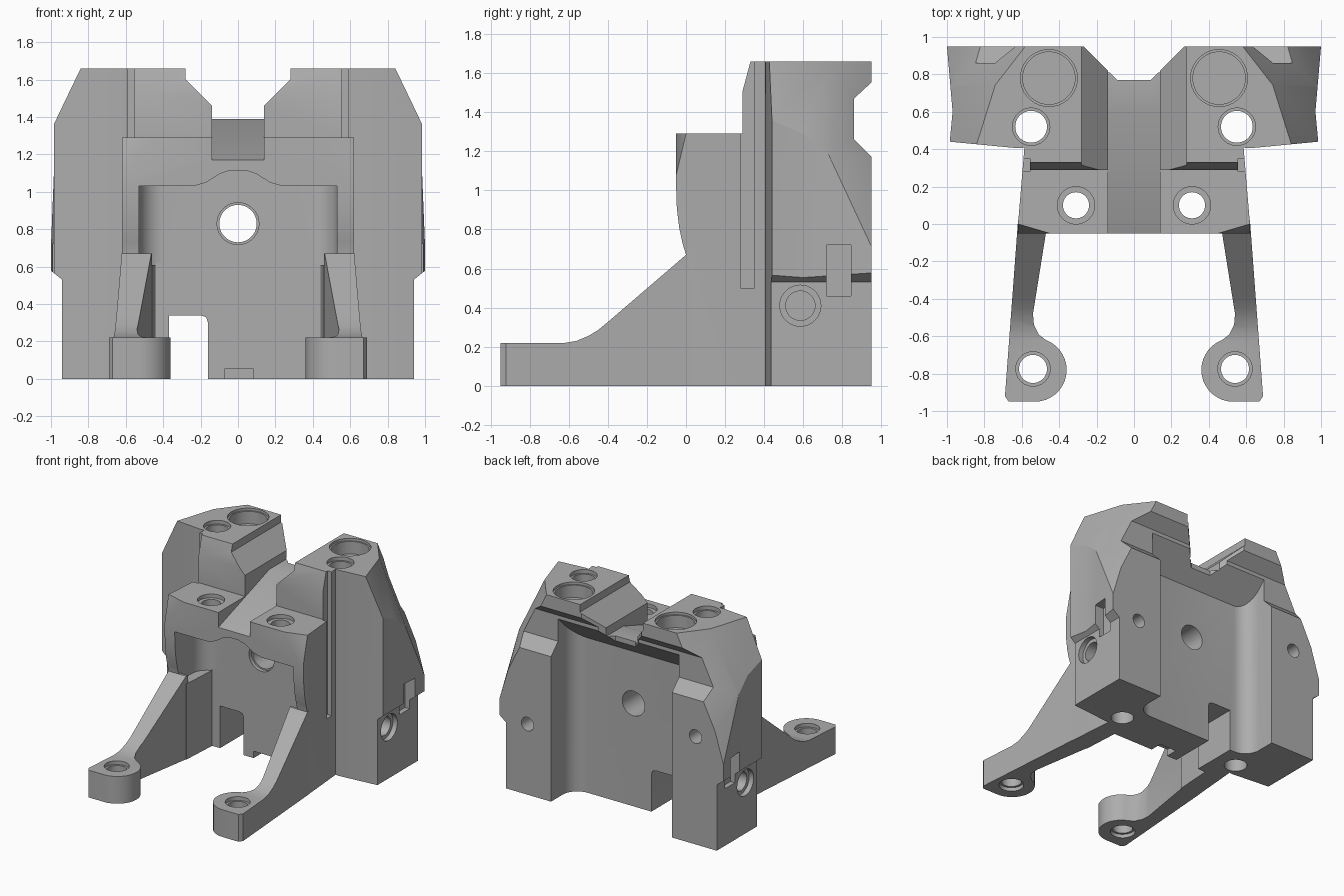
import bpy, bmesh
from math import sin, cos, radians
from mathutils import Vector

if "Cube" in bpy.data.objects:
    bpy.data.objects.remove(bpy.data.objects["Cube"])

grey = bpy.data.materials.new("matte grey")
grey.use_nodes = True
grey.diffuse_color = (0.42, 0.42, 0.42, 1)
grey.node_tree.nodes["Principled BSDF"].inputs["Base Color"].default_value = (0.42, 0.42, 0.42, 1)

AXES = {"x": (1, 2, 0), "y": (0, 2, 1), "z": (0, 1, 2)}


def finish(name, bm):
    bmesh.ops.recalc_face_normals(bm, faces=bm.faces)
    mesh = bpy.data.meshes.new(name)
    bm.to_mesh(mesh)
    bm.free()
    mesh.materials.append(grey)
    obj = bpy.data.objects.new(name, mesh)
    bpy.context.collection.objects.link(obj)
    return obj


def prism(points, axis, lo, hi, name="helper"):
    """Extrude a flat outline along an axis."""
    a, b, c = AXES[axis]
    bm = bmesh.new()
    rings = []
    for depth in (lo, hi):
        ring = []
        for p in points:
            co = [0, 0, 0]
            co[a], co[b], co[c] = p[0], p[1], depth
            ring.append(bm.verts.new(co))
        rings.append(ring)
        bm.faces.new(ring)
    n = len(points)
    for i in range(n):
        j = (i + 1) % n
        bm.faces.new((rings[0][i], rings[0][j], rings[1][j], rings[1][i]))
    return finish(name, bm)


def arc(cx, cy, r, start, end, steps=8):
    angles = [radians(start + (end - start) * i / steps) for i in range(steps + 1)]
    return [(cx + r * cos(t), cy + r * sin(t)) for t in angles]


def rod(cx, cy, r, axis, lo, hi):
    return prism(arc(cx, cy, r, 0, 350, 35), axis, lo, hi)


def box(x0, x1, y0, y1, z0, z1):
    return prism([(x0, y0), (x1, y0), (x1, y1), (x0, y1)], "z", z0, z1)


def combine(obj, other, op="DIFFERENCE"):
    mod = obj.modifiers.new(op, "BOOLEAN")
    mod.operation, mod.solver, mod.object = op, "EXACT", other
    graph = bpy.context.evaluated_depsgraph_get()
    mesh = bpy.data.meshes.new_from_object(obj.evaluated_get(graph))
    obj.modifiers.clear()
    obj.data = mesh
    bpy.data.objects.remove(other)


def slice_off(obj, p, q, r):
    """Remove everything outboard of the plane through three points."""
    p, q, r = Vector(p), Vector(q), Vector(r)
    n = (q - p).cross(r - p).normalized()
    if n.x * (p.x + q.x + r.x) < 0:
        n = -n
    bm = bmesh.new()
    bmesh.ops.create_cube(bm, size=4)
    cutter = finish("helper", bm)
    cutter.matrix_world.identity()
    turn = n.to_track_quat("Z", "Y").to_matrix().to_4x4()
    turn.translation = (p + q + r) / 3 + n * 2
    cutter.data.transform(turn)
    combine(obj, cutter)


def flip(points, s):
    return [(s * p[0],) + tuple(p[1:]) for p in points]


def u_shape(half, y_open, y_end, r):
    """Open slot outline with two rounded inner corners."""
    k = 1 if y_end > y_open else -1
    side = arc(half - r, y_end - k * r, r, 0, 90 * k)
    return [(half, y_open)] + side + flip(side[::-1], -1) + [(-half, y_open)]


# Central body with raised rear towers
body = prism([(0, 0), (0, .67), (-.018, .73), (-.035, .81), (-.047, .91), (-.05, 1),
              (-.05, 1.29), (.29, 1.29), (.29, 1.51), (.33, 1.66), (.95, 1.66), (.95, 0)],
             "x", -.62, .62, "main_body")
for s in (1, -1):
    slice_off(body, (s * .62, 0, 0), (s * .62, 0, 1), (s * .585, .42, 0))
    slice_off(body, *flip([(.62, 0, 1.29), (.45, -.05, 1.29), (.62, -.05, 1.08)], s))

# Side wings, stepped in near the base
for s in (1, -1):
    wing = prism(flip([(.5, .45), (.57, .41), (.62, .405), (.985, .44), (.97, .6), (1, .95),
                       (.5, .95)], s), "z", 0, 1.66)
    combine(wing, prism(flip([(.94, -.1), (.94, .53), (1.04, .61), (1.04, -.1)], s), "y", .3, 1.1))
    combine(body, wing, "UNION")

# Bevelled wing faces
for s in (1, -1):
    slice_off(body, *flip([(.84, .43, 1.66), (.99, .44, 1.35), (.97, .74, 1.2)], s))
    slice_off(body, *flip([(.76, .72, 1.66), (.97, .74, 1.2), (.62, .9, 1.66)], s))
    slice_off(body, *flip([(.97, .74, 1.2), (1, .95, .71), (.86, .95, 1.17)], s))

# Front pocket with an arched roof, and the clearance below it
pocket = prism([(-.53, .61), (.53, .61), (.53, 1.03), (.24, 1.03), (.17, 1.05), (.1, 1.095),
                (.04, 1.115), (-.04, 1.115), (-.1, 1.095), (-.17, 1.05), (-.24, 1.03),
                (-.53, 1.03)], "y", -.3, .5)
combine(pocket, prism(u_shape(.53, -.2, .3, .13), "z", 0, 2), "INTERSECT")
combine(body, pocket)
combine(body, prism([(-.47, -.2), (.47, -.2), (.44, .3), (-.44, .3)], "z", -.1, .62))

# Rear recess under a sloping overhang
recess = prism(u_shape(.54, 1.2, .67, .13), "z", -.1, 1.9)
combine(recess, prism([(.5, -.2), (.5, 1.08), (.67, 1.25), (.96, 1.54), (1.3, 1.54), (1.3, -.2)],
                      "x", -1, 1), "INTERSECT")
combine(body, recess)
combine(body, prism([(1, 1.12), (.86, 1.26), (.86, 1.47), (1, 1.6)], "x", -1.2, 1.2))

# Sloping channel between the towers
combine(body, prism([(-.3, 1.085), (.6, 1.39), (1.2, 1.39), (1.2, 2), (-.3, 2)], "x", -.14, .14))
combine(body, prism([(-.13, 1.45), (-.28, 1.6), (-.28, 1.8), (.28, 1.8), (.28, 1.6), (.13, 1.45)],
                    "y", -.3, 1.2))
combine(body, prism([(-.35, 1.03), (-.09, .77), (.09, .77), (.35, 1.03)], "z", 1, 2))

# Cable notch and small base groove
combine(body, prism([(-.37, -.1), (-.37, .34), (-.2, .34), (-.17, .33), (-.16, .3), (-.16, -.1)],
                    "y", .1, .8))
combine(body, box(-.07, .08, .2, .4, -.1, .055))

# Bores
combine(body, rod(0, .83, .1, "y", .1, .9))
combine(body, rod(0, .83, .112, "y", .2, .33))
for s in (1, -1):
    combine(body, rod(s * .31, .1, .07, "z", .8, 1.5))
    combine(body, rod(s * .31, .1, .1, "z", 1.26, 1.5))
    combine(body, rod(s * .55, .52, .085, "z", -.1, 1.8))
    combine(body, rod(s * .55, .52, .1, "z", 1.63, 1.8))
    combine(body, rod(s * .455, .78, .14, "z", 1.54, 1.8))
    combine(body, rod(s * .455, .78, .152, "z", 1.64, 1.8))
    lo, hi = sorted((s * .72, s * 1.1))
    combine(body, rod(.585, .41, .075, "x", lo, hi))
    lo, hi = sorted((s * .9, s * 1.1))
    combine(body, rod(.585, .41, .105, "x", lo, hi))
    # Side slot, vertical groove and rear screw hole
    combine(body, box(lo, hi, .72, .845, .46, .72))
    lo, hi = sorted((s * .555, s * .7))
    combine(body, box(lo, hi, .28, .35, .5, 1.8))
    combine(body, rod(s * .75, .57 if s > 0 else .87, .055, "y", .8, 1.1))

# Forward legs with round drilled feet
for s, name in ((1, "left_leg"), (-1, "right_leg")):
    outline = [(.62, .02), (.69, -.92), (.67, -.95)] + arc(.53, -.78, .17, 270, 110, 16)
    outline += [(.51, -.59), (.535, -.54), (.54, -.48), (.46, .02)]
    leg = prism(flip(outline, s), "z", 0, 1, name)
    side = prism([(.02, 0), (.02, .67), (0, .67), (-.39, .335), (-.45, .285), (-.5, .255),
                  (-.56, .23), (-.62, .22), (-1, .22), (-1, 0)], "x", -1, 1)
    combine(leg, side, "INTERSECT")
    combine(leg, rod(s * .54, -.775, .075, "z", -.1, .4))
    combine(leg, rod(s * .54, -.775, .092, "z", .19, .4))
    combine(leg, rod(s * .54, -.775, .092, "z", -.1, .03))

# Smooth the rounded walls, keep edges crisp
for obj in bpy.context.scene.objects:
    if obj.type == "MESH":
        bpy.context.view_layer.objects.active = obj
        obj.select_set(True)
bpy.ops.object.shade_smooth_by_angle(angle=radians(25))
